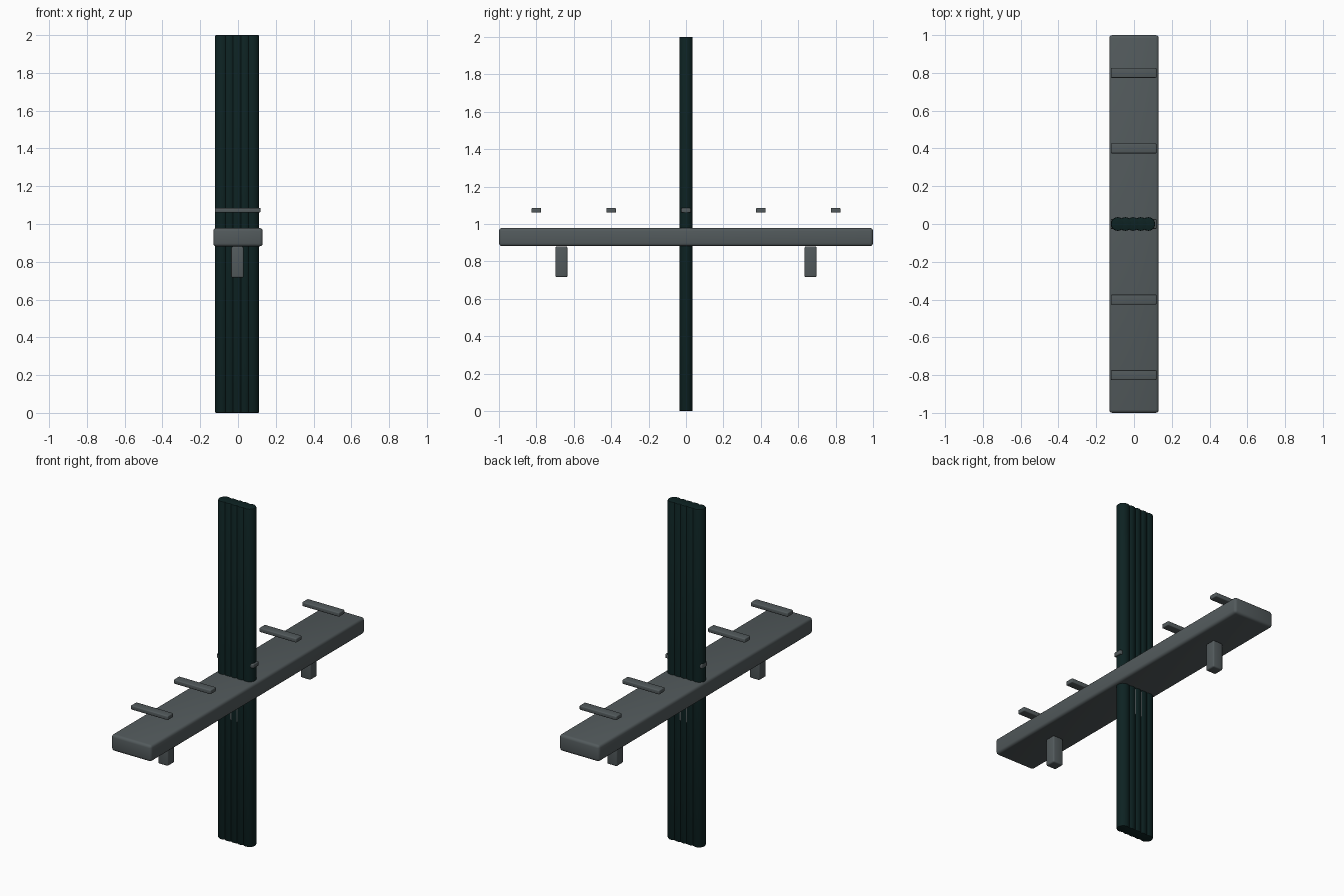
import bpy, math

if "Cube" in bpy.data.objects:
    bpy.data.objects.remove(bpy.data.objects["Cube"])


def material(name, rgb):
    m = bpy.data.materials.new(name)
    m.diffuse_color = (*rgb, 1)
    m.use_nodes = True
    m.node_tree.nodes["Principled BSDF"].inputs["Base Color"].default_value = m.diffuse_color
    return m


grey = material("slate grey", (0.085, 0.102, 0.107))
green = material("dark green", (0.004, 0.016, 0.016))


def finish(name, mat, bevel, segments):
    ob = bpy.context.object
    ob.name = name
    ob.data.materials.append(mat)
    mod = ob.modifiers.new("Bevel", 'BEVEL')
    mod.width = bevel
    mod.segments = segments
    mod.limit_method = 'ANGLE'
    mod.angle_limit = math.radians(40)
    bpy.ops.object.modifier_apply(modifier=mod.name)
    bpy.ops.object.shade_smooth_by_angle(angle=math.radians(35))
    return ob


def box(name, center, size, bevel):
    bpy.ops.mesh.primitive_cube_add(size=1, location=center)
    bpy.context.object.scale = size
    bpy.ops.object.transform_apply(location=False, rotation=False, scale=True)
    return finish(name, grey, bevel, 3)


# Upright post: a row of overlapping round columns
for i in range(5):
    bpy.ops.mesh.primitive_cylinder_add(
        vertices=32, radius=0.036, depth=2, location=(-0.086 + 0.0405 * i, 0, 1))
    finish(f"post_column_{i + 1}", green, 0.006, 2)

# Long horizontal beam
box("beam", (0, 0, 0.93), (0.262, 2, 0.097), 0.016)

# Short pegs under the beam (the middle one sits inside the post)
for i, y in enumerate((-0.666, 0, 0.666)):
    box(f"peg_{i + 1}", (-0.003, y, 0.798), (0.066, 0.064, 0.164), 0.008)

# Thin slats floating above the beam
for i in range(5):
    box(f"slat_{i + 1}", (-0.002, -0.8 + 0.4 * i, 1.073), (0.242, 0.052, 0.025), 0.005)
